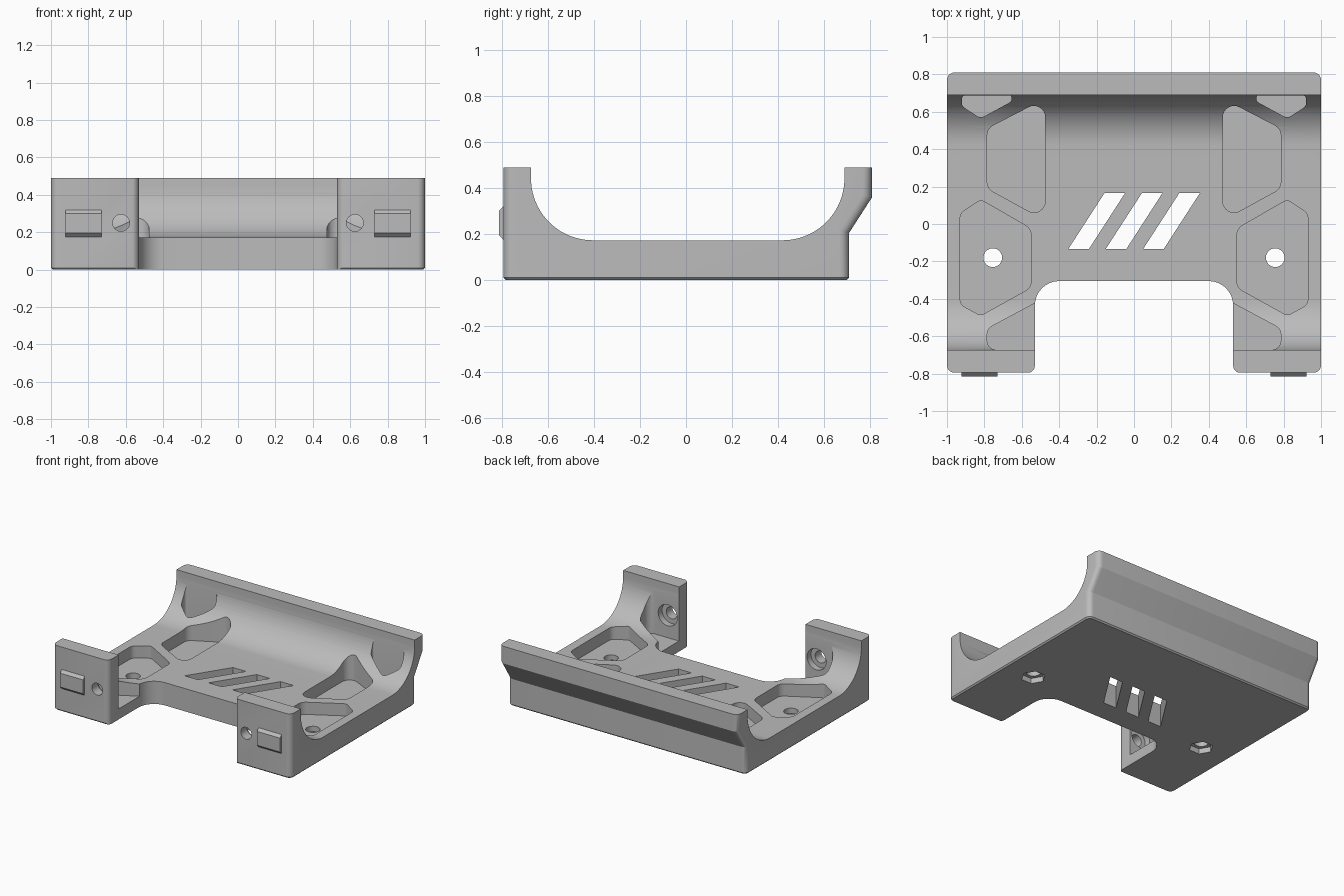
import bpy, bmesh, math
from mathutils import Vector

cube = bpy.data.objects.get("Cube")
if cube:
    bpy.data.objects.remove(cube, do_unlink=True)

grey = bpy.data.materials.new("light grey plastic")
grey.use_nodes = True
COLOR = (0.5, 0.5, 0.5, 1)
grey.diffuse_color = COLOR
grey.node_tree.nodes["Principled BSDF"].inputs["Base Color"].default_value = COLOR

HALF = 1.0       # half width
FRONT = -0.795   # front face
TOP = 0.49
POCKET_Z = 0.08  # floor of the weight-saving pockets


def make_object(name, bm):
    bmesh.ops.recalc_face_normals(bm, faces=bm.faces)
    mesh = bpy.data.meshes.new(name)
    bm.to_mesh(mesh)
    bm.free()
    mesh.materials.append(grey)
    obj = bpy.data.objects.new(name, mesh)
    bpy.context.collection.objects.link(obj)
    return obj


def extrude(points, offset):
    """Solid made by sweeping a closed outline along an offset."""
    bm = bmesh.new()
    face = bm.faces.new([bm.verts.new(p) for p in points])
    swept = bmesh.ops.extrude_face_region(bm, geom=[face], use_keep_orig=True)
    verts = [g for g in swept["geom"] if isinstance(g, bmesh.types.BMVert)]
    bmesh.ops.translate(bm, vec=offset, verts=verts)
    return bm


def arc(cx, cy, r, start, end, steps=20):
    angles = [math.radians(start + (end - start) * i / steps) for i in range(steps + 1)]
    return [(cx + r * math.cos(a), cy + r * math.sin(a)) for a in angles]


def rounded(corners, steps=8):
    """Outline with a fillet radius given for each (x, y, radius) corner."""
    out = []
    for i, (x, y, r) in enumerate(corners):
        p = Vector((x, y))
        if r == 0:
            out.append((x, y))
            continue
        a = (Vector(corners[i - 1][:2]) - p).normalized()
        b = (Vector(corners[(i + 1) % len(corners)][:2]) - p).normalized()
        half = a.angle(b) / 2
        center = p + (a + b).normalized() * (r / math.sin(half))
        start = p + a * (r / math.tan(half)) - center
        end = p + b * (r / math.tan(half)) - center
        sweep = start.angle(end)
        for k in range(steps + 1):
            t = k / steps
            v = (start * math.sin((1 - t) * sweep) + end * math.sin(t * sweep)) / math.sin(sweep)
            out.append(tuple(center + v))
    return out


def prism(name, outline, z0, z1):
    return make_object(name, extrude([(x, y, z0) for x, y in outline], (0, 0, z1 - z0)))


def cut(target, cutter):
    mod = target.modifiers.new("cut", "BOOLEAN")
    mod.operation = "DIFFERENCE"
    mod.solver = "EXACT"
    mod.object = cutter
    bpy.context.view_layer.objects.active = target
    bpy.ops.object.modifier_apply(modifier=mod.name)
    bpy.data.objects.remove(cutter, do_unlink=True)


# Cradle body: one side profile swept across the width
profile = [(FRONT, 0), (FRONT, TOP), (-0.675, TOP)]
profile += arc(-0.405, 0.443, 0.27, 180, 270)
profile += arc(0.42, 0.443, 0.27, 270, 360)
profile += [(0.69, TOP), (0.81, TOP), (0.81, 0.36), (0.71, 0.205), (0.71, 0)]
bm = extrude([(-HALF, y, z) for y, z in profile], (2 * HALF, 0, 0))


def outer_corner(e):
    a, b = (v.co for v in e.verts)
    same_side = abs(a.x - b.x) < 0.001
    outside = all(c.y < FRONT + 0.01 or c.y > 0.7 for c in (a, b))
    return same_side and outside and abs(a.z - b.z) > 0.01


# Round the upright corners, then chamfer the bottom rim
bmesh.ops.bevel(bm, geom=[e for e in bm.edges if outer_corner(e)], offset=0.04,
                segments=6, profile=0.5, affect="EDGES", clamp_overlap=True)
rim = [e for e in bm.edges if all(v.co.z < 0.001 for v in e.verts)]
bmesh.ops.bevel(bm, geom=rim, offset=0.01, segments=1, affect="EDGES")
body = make_object("cradle_body", bm)

# Front recess between the two towers
edge = FRONT - 0.001
side = [(-0.6, -0.9, 0), (-0.6, edge, 0), (-0.53, edge, 0.04), (-0.53, -0.305, 0.13)]
recess = side + [(-x, y, r) for x, y, r in reversed(side)]
cut(body, prism("recess_cutter", rounded(recess), -0.1, 1))

# Pocket outlines on one side, mirrored to the other
pockets = [
    [(-0.475, 0.67, 0.06), (-0.785, 0.51, 0.06), (-0.785, 0.19, 0.06), (-0.475, 0.02, 0.06)],
    [(-0.93, 0.055, 0.05), (-0.82, 0.13, 0.04), (-0.55, -0.025, 0.06),
     (-0.55, -0.34, 0.06), (-0.82, -0.49, 0.04), (-0.93, -0.43, 0.05)],
    [(-0.42, -0.365, 0), (-0.785, -0.56, 0.05), (-0.785, -0.673, 0.05), (-0.42, -0.673, 0)],
    [(-0.92, 0.688, 0.02), (-0.92, 0.63, 0.03), (-0.82, 0.565, 0.04),
     (-0.655, 0.655, 0.02), (-0.655, 0.688, 0.01)],
]


def drill(x, y, z, radius, depth, axis, sides=32):
    """Cut a straight hole starting at a point and running along an axis."""
    if axis == "z":
        ring = [(x + px, y + py, z) for px, py in arc(0, 0, radius, 0, 360, sides)[:-1]]
        offset = (0, 0, depth)
    else:
        ring = [(x + px, y, z + py) for px, py in arc(0, 0, radius, 0, 360, sides)[:-1]]
        offset = (0, depth, 0)
    cut(body, make_object("hole_cutter", extrude(ring, offset)))


for s in (1, -1):
    for pocket in pockets:
        outline = [(x * s, y) for x, y in rounded(pocket)]
        cut(body, prism("pocket_cutter", outline, POCKET_Z, 1))
    # Floor bolt hole with hexagonal nut seat underneath
    drill(s * 0.755, -0.18, -0.1, 0.05, 0.5, "z")
    drill(s * 0.755, -0.18, -0.1, 0.085, 0.14, "z", 6)
    # Tower screw hole, counterbored from the inside
    drill(s * 0.625, -0.9, 0.25, 0.045, 0.4, "y")
    drill(s * 0.625, -0.72, 0.25, 0.08, 0.2, "y")

# Plain slanted vent slots through the floor
for cx in (-0.2, 0, 0.2):
    dx, dy, w = 0.097, 0.15, 0.055
    slot = [(cx - dx - w, 0.015 - dy), (cx - dx + w, 0.015 - dy),
            (cx + dx + w, 0.015 + dy), (cx + dx - w, 0.015 + dy)]
    cut(body, prism("slot_cutter", slot, -0.1, 1))

# Raised catch on the front of each tower
catches = []
catch_profile = [(FRONT + 0.01, 0.175), (FRONT, 0.175), (-0.815, 0.195),
                 (-0.815, 0.3), (FRONT, 0.32), (FRONT + 0.01, 0.32)]
for name, x in (("left_catch", 0.73), ("right_catch", -0.923)):
    catches.append(make_object(name, extrude([(x, y, z) for y, z in catch_profile], (0.193, 0, 0))))

# Smooth curves, crisp edges
bpy.ops.object.select_all(action="DESELECT")
for obj in [body] + catches:
    obj.select_set(True)
bpy.context.view_layer.objects.active = body
bpy.ops.object.shade_smooth_by_angle(angle=math.radians(25))
